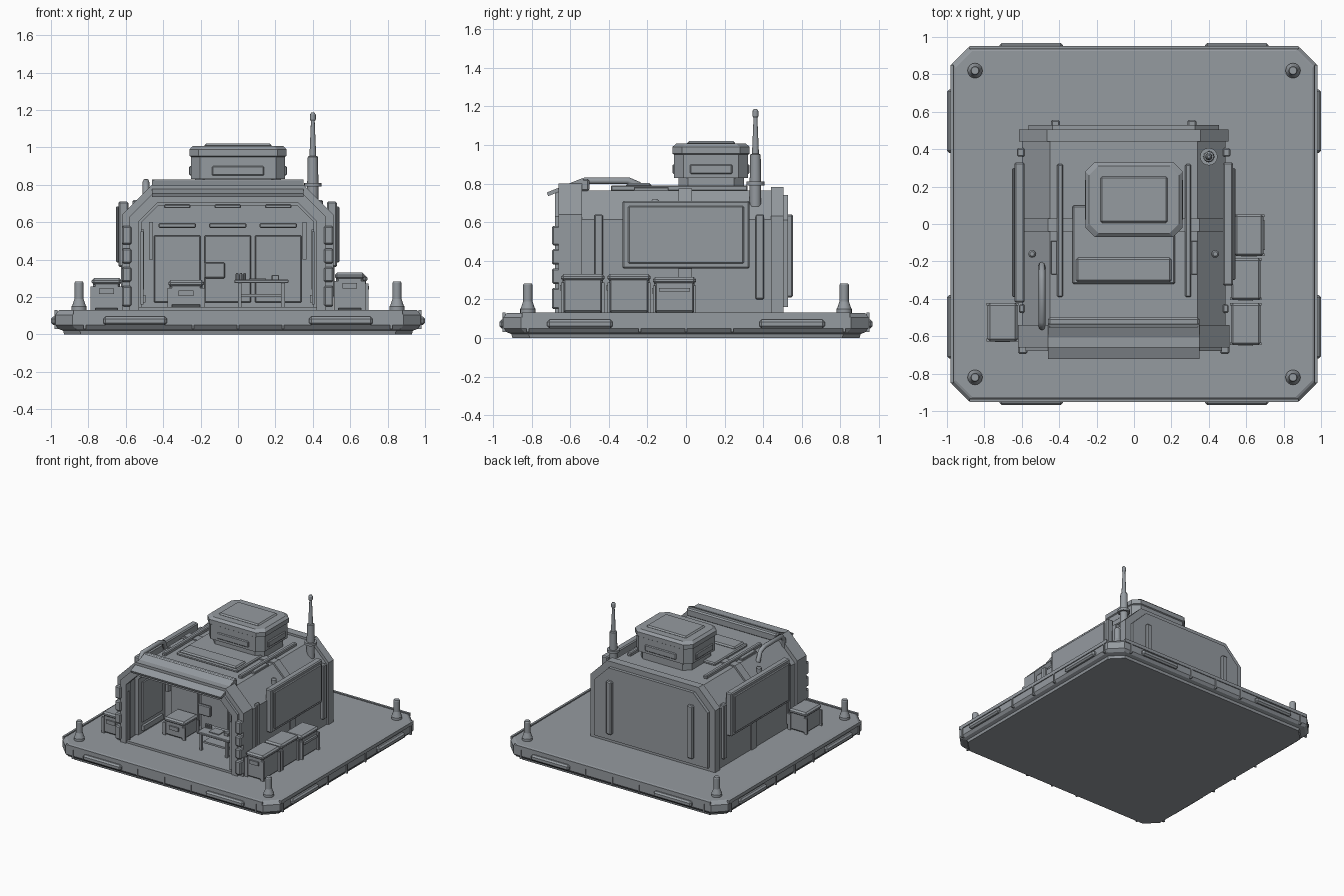
import bpy, bmesh, math
from mathutils import Matrix, Vector

if bpy.data.objects.get("Cube"):
    bpy.data.objects.remove(bpy.data.objects["Cube"])

GREY = (0.30, 0.325, 0.35, 1)
mat = bpy.data.materials.new("steel grey")
mat.use_nodes = True
mat.diffuse_color = GREY
mat.node_tree.nodes["Principled BSDF"].inputs["Base Color"].default_value = GREY
CX = -0.055  # shelter centre line


def finish(name, bm, bevel=0.0, smooth=False):
    bmesh.ops.recalc_face_normals(bm, faces=bm.faces)
    me = bpy.data.meshes.new(name)
    bm.to_mesh(me)
    bm.free()
    me.materials.append(mat)
    ob = bpy.data.objects.new(name, me)
    bpy.context.collection.objects.link(ob)
    if bevel:
        mod = ob.modifiers.new("bevel", 'BEVEL')
        mod.width, mod.segments, mod.limit_method = bevel, 1, 'ANGLE'
    if smooth:
        bpy.ops.object.select_all(action='DESELECT')
        ob.select_set(True)
        bpy.context.view_layer.objects.active = ob
        bpy.ops.object.shade_smooth_by_angle(angle=math.radians(40))
    return ob


def box(name, xs, ys, zs, bevel=0.0):
    """Box from its minimum and maximum on each axis."""
    bm = bmesh.new()
    lo, hi = Vector((xs[0], ys[0], zs[0])), Vector((xs[1], ys[1], zs[1]))
    bmesh.ops.create_cube(bm, size=1, matrix=Matrix.Translation((lo + hi) / 2) @ Matrix.Diagonal((*(hi - lo), 1)))
    return finish(name, bm, bevel)


def prism(name, pts, y0, y1):
    """Extrude an x-z outline along y."""
    bm = bmesh.new()
    face = bm.faces.new([bm.verts.new((x, y0, z)) for x, z in pts])
    out = bmesh.ops.extrude_face_region(bm, geom=[face])["geom"]
    bmesh.ops.translate(bm, vec=(0, y1 - y0, 0), verts=[v for v in out if isinstance(v, bmesh.types.BMVert)])
    return finish(name, bm)


def stack(name, centre, half, chamfer, levels):
    """Chamfered rectangle lofted through (height, inset) levels."""
    bm = bmesh.new()
    rings = []
    for z, inset in levels:
        a, b = half[0] - inset, half[1] - inset
        c = chamfer
        pts = [(a - c, -b), (a, c - b), (a, b - c), (a - c, b), (c - a, b), (-a, b - c), (-a, c - b), (c - a, -b)]
        rings.append([bm.verts.new((centre[0] + x, centre[1] + y, z)) for x, y in pts])
    for r, s in zip(rings, rings[1:]):
        for i in range(8):
            bm.faces.new((r[i], r[i - 1], s[i - 1], s[i]))
    bm.faces.new(rings[0])
    bm.faces.new(rings[-1])
    return finish(name, bm)


def lathe(name, x, y, profile, sides=16):
    """Round part from (radius, height) pairs."""
    bm = bmesh.new()
    for (r0, z0), (r1, z1) in zip(profile, profile[1:]):
        if z1 > z0:
            bmesh.ops.create_cone(bm, cap_ends=True, segments=sides, radius1=r0, radius2=r1, depth=z1 - z0,
                                  matrix=Matrix.Translation((x, y, (z0 + z1) / 2)))
    return finish(name, bm, smooth=True)


def arch(w, h, c, z0):
    return [(CX - w, z0), (CX - w, h - c), (CX - w + c, h), (CX + w - c, h), (CX + w, h - c), (CX + w, z0)]


# Base platform
stack("platform", (0, 0), (0.975, 0.945), 0.09,
      [(0, 0.045), (0.02, 0.04), (0.03, 0.015), (0.05, 0), (0.105, 0), (0.125, 0.012), (0.13, 0.02)])
for s in (-1, 1):
    for c in (-0.55, 0.55):
        box("edge_light_y", (c - 0.17, c + 0.17), sorted((s * 0.93, s * 0.968)), (0.05, 0.095), 0.012)
        box("edge_light_x", sorted((s * 0.96, s)), (c - 0.17, c + 0.17), (0.05, 0.095), 0.012)
        lathe("corner_post", s * 0.85, c * 0.82 / 0.55,
              [(0.04, 0.13), (0.04, 0.15), (0.036, 0.155), (0.024, 0.19), (0.024, 0.275), (0.02, 0.282)])
    for c in (-0.82, -0.24, 0, 0.24, 0.82):
        box("edge_seam_y", (c - 0.006, c + 0.006), sorted((s * 0.93, s * 0.952)), (0.03, 0.11))
        box("edge_seam_x", sorted((s * 0.95, s * 0.982)), (c - 0.006, c + 0.006), (0.03, 0.11))
    box("edge_trim_y", (-0.88, 0.88), sorted((s * 0.935, s * 0.952)), (0.105, 0.132))
    box("edge_trim_x", sorted((s * 0.965, s * 0.982)), (-0.85, 0.85), (0.105, 0.132))

# Shelter shell: open front room, solid rear, frames and straps
prism("front_frame", arch(0.565, 0.8, 0.16, 0.13) + arch(0.49, 0.72, 0.1, 0.13)[::-1], -0.66, -0.54)
prism("front_lip", arch(0.525, 0.76, 0.13, 0.13) + arch(0.475, 0.705, 0.1, 0.13)[::-1], -0.68, -0.62)
prism("room_shell", arch(0.545, 0.765, 0.15, 0.13) + arch(0.46, 0.69, 0.09, 0.13)[::-1], -0.54, -0.2)
prism("rear_body", arch(0.545, 0.765, 0.15, 0.13), -0.2, 0.44)
prism("rear_frame", arch(0.56, 0.782, 0.15, 0.13), 0.44, 0.505)
prism("rear_panel", arch(0.51, 0.74, 0.13, 0.16), 0.5, 0.53)
prism("middle_strap", arch(0.555, 0.775, 0.15, 0.13), -0.04, 0.03)
box("room_floor", (CX - 0.48, CX + 0.48), (-0.67, -0.2), (0.13, 0.148))
for x in (-0.42, 0.31):
    box("rear_bar", (x - 0.025, x + 0.025), (0.52, 0.555), (0.21, 0.64), 0.008)

# Side walls
for s, y0 in ((-1, -0.42), (1, -0.33)):
    def out(a, b):
        return sorted((CX + s * a, CX + s * b))
    box("side_panel", out(0.53, 0.585), (y0, 0.33), (0.36, 0.71), 0.008)
    box("side_panel_face", out(0.58, 0.597), (y0 + 0.03, 0.3), (0.385, 0.685), 0.006)
    box("side_bar", out(0.53, 0.57), (0.36, 0.405), (0.2, 0.64), 0.006)
    box("side_bar_front", out(0.53, 0.56), (-0.475, -0.43), (0.16, 0.64), 0.006)
    # Stacked boxes up the front frame
    for z0, z1 in ((0.15, 0.26), (0.28, 0.36), (0.38, 0.46), (0.48, 0.58)):
        box("frame_box", out(0.515, 0.565), (-0.695, -0.65), (z0, z1), 0.008)
    box("frame_rod", out(0.45, 0.465), (-0.67, -0.655), (0.16, 0.55))
    box("wall_rail", out(0.44, 0.462), (-0.5, -0.25), (0.17, 0.21))
    box("wall_panel", out(0.448, 0.463), (-0.5, -0.25), (0.24, 0.56))
    box("inner_bar", out(0.4, 0.42), (-0.25, -0.2), (0.4, 0.6))
    lathe("roof_knob", CX + s * 0.49, -0.16, [(0.02, 0.66), (0.02, 0.71), (0.012, 0.72)])

# Front awning
ob = prism("awning", [(-0.46, -0.01), (0.35, -0.01), (0.35, 0.01), (-0.46, 0.01)], -0.1, 0.1)
ob.rotation_euler.x = math.radians(22)
ob.location = (0, -0.625, 0.782)
box("awning_mount", (-0.46, 0.35), (-0.56, -0.5), (0.76, 0.825), 0.01)

# Roof plates and rails
box("roof_plate", (-0.33, 0.22), (-0.32, 0.1), (0.76, 0.787), 0.008)
box("roof_plate_front", (-0.31, 0.2), (-0.31, -0.18), (0.78, 0.802), 0.01)
for x, s in ((-0.395, 1), (0.29, -1)):
    box("roof_rail", (x - 0.016, x + 0.016), (-0.39, 0.32), (0.76, 0.79), 0.006)
    box("roof_rail_tab", sorted((x - s * 0.016, x - s * 0.05)), (-0.27, -0.09), (0.755, 0.782), 0.004)

# Roof unit
stack("roof_unit", (0, 0.13), (0.26, 0.2), 0.05,
      [(0.765, 0.03), (0.83, 0.03), (0.83, 0.008), (0.95, 0.008), (0.955, 0), (0.99, 0), (1.008, 0.02)])
box("roof_unit_lid", (-0.18, 0.18), (0.005, 0.255), (1.0, 1.02), 0.01)
for s in (-1, 1):
    box("unit_vent_y", (-0.14, 0.14), sorted((0.13 + s * 0.18, 0.13 + s * 0.2)), (0.85, 0.9), 0.006)
    box("unit_vent_x", sorted((s * 0.24, s * 0.262)), (0.02, 0.24), (0.85, 0.9), 0.006)

# Antenna
lathe("antenna", 0.4, 0.36, [(0.03, 0.68), (0.03, 0.79), (0.047, 0.79), (0.047, 0.81), (0.03, 0.81), (0.027, 0.95),
                             (0.018, 0.955), (0.01, 1.14), (0.016, 1.15), (0.016, 1.175), (0.008, 1.187)])

# Roof pipe
cu = bpy.data.curves.new("roof_pipe", 'CURVE')
cu.dimensions, cu.bevel_depth, cu.bevel_resolution = '3D', 0.018, 2
sp = cu.splines.new('POLY')
path = [(-0.55, 0.7), (-0.55, 0.775), (-0.52, 0.815), (-0.3, 0.815), (-0.25, 0.795), (-0.22, 0.72)]
sp.points.add(len(path) - 1)
for p, (y, z) in zip(sp.points, path):
    p.co = (-0.492, y, z, 1)
cu.materials.append(mat)
bpy.context.collection.objects.link(bpy.data.objects.new("roof_pipe", cu))


# Crates with lids, corner ribs and a latch
def crate(xs, ys, zs):
    box("crate", xs, ys, zs, 0.012)
    z = zs[1] - 0.03
    e = 0.007
    box("crate_lid", (xs[0] - e, xs[1] + e), (ys[0] - e, ys[1] + e), (z, zs[1] + 0.006), 0.012)
    for x in xs:
        for y in ys:
            box("crate_rib", (x - 0.006 - e, x + 0.006 + e), (y - e, y + e), (zs[0], z - 0.008))
    m = sum(xs) / 2
    box("crate_latch", (m - 0.04, m + 0.04), (ys[0] - 0.012, ys[0]), (z - 0.05, z - 0.02))


crate((0.525, 0.67), (-0.64, -0.43), (0.13, 0.325))
crate((0.525, 0.67), (-0.40, -0.19), (0.13, 0.325))
crate((0.545, 0.685), (-0.165, 0.045), (0.13, 0.31))
crate((-0.775, -0.63), (-0.62, -0.43), (0.13, 0.295))
crate((-0.365, -0.19), (-0.42, -0.25), (0.148, 0.285))
box("crate_handle", (0.68, 0.7), (-0.14, 0.02), (0.24, 0.26))

# Room back wall and lights
for i in (-1, 0, 1):
    x = CX + i * 0.27
    box("back_panel", (x - 0.125, x + 0.125), (-0.225, -0.195), (0.17, 0.53), 0.006)
    box("wall_light", (x - 0.1, x + 0.1), (-0.24, -0.195), (0.57, 0.595), 0.005)
    box("ceiling_light", (x - 0.07, x + 0.07), (-0.56, -0.3), (0.675, 0.695), 0.005)
box("monitor", (-0.18, -0.07), (-0.26, -0.235), (0.3, 0.385), 0.006)
box("monitor_arm", (-0.14, -0.11), (-0.24, -0.2), (0.32, 0.36))

# Work table
box("table_top", (-0.02, 0.27), (-0.5, -0.34), (0.275, 0.293), 0.004)
box("table_shelf", (0.02, 0.24), (-0.47, -0.36), (0.2, 0.215))
for x in (0.01, 0.24):
    for y in (-0.485, -0.355):
        box("table_leg", (x - 0.01, x + 0.01), (y - 0.01, y + 0.01), (0.14, 0.28))
for x in (-0.005, 0.015, 0.035):
    lathe("bottle", x, -0.4, [(0.009, 0.29), (0.009, 0.32), (0.005, 0.328)], 8)
box("tool_box", (0.18, 0.22), (-0.44, -0.4), (0.29, 0.318), 0.004)
box("tablet", (0.06, 0.15), (-0.46, -0.38), (0.29, 0.3))
